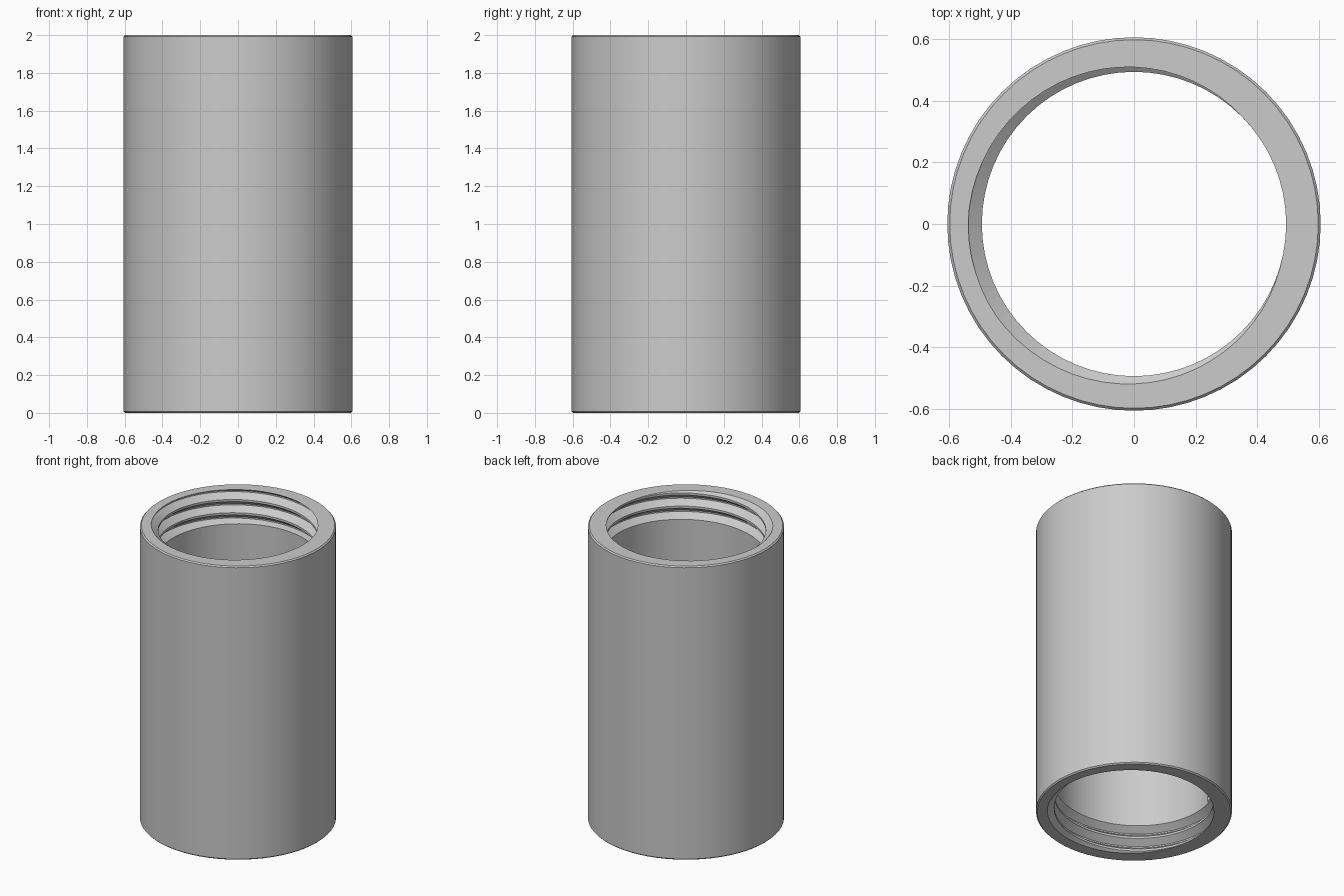
import bpy, bmesh, math

cube = bpy.data.objects.get("Cube")
if cube:
    bpy.data.objects.remove(cube)

HEIGHT, OUTER, BORE, ROOT = 2.0, 0.605, 0.493, 0.537
CHAMFER, PITCH, THREAD_LENGTH, SEGMENTS = 0.008, 0.09, 0.22, 64
START = math.radians(195)      # angle where the groove is deepest at the rim


def thread_column(angle):
    """Radius and height points down the threaded mouth at one angle."""
    turn = (angle - START) / math.tau
    low = HEIGHT - THREAD_LENGTH
    points = []
    for k in range(4, -7, -1):
        for step in (0.95, 0.58, 0.42, 0.05):
            z = HEIGHT + PITCH * (turn + k + step)
            z = min(max(z, low), HEIGHT)
            u = (z - HEIGHT) / PITCH - turn
            rise = (abs(u - round(u)) - 0.05) / 0.37
            radius = ROOT - (ROOT - BORE) * min(max(rise, 0), 1)
            points.append((BORE if z <= low else radius, z))
    return points


def wall_column(angle):
    """Closed wall section: outside, upper thread, bore, lower thread."""
    outside = [(OUTER - CHAMFER, 0), (OUTER, CHAMFER),
               (OUTER, HEIGHT - CHAMFER), (OUTER - CHAMFER, HEIGHT)]
    lower = [(r, HEIGHT - z) for r, z in reversed(thread_column(math.pi - angle))]
    return outside + thread_column(angle) + lower


# Sweep the wall section around the axis
bm = bmesh.new()
columns = []
for i in range(SEGMENTS + 1):
    a = math.tau * i / SEGMENTS
    columns.append([bm.verts.new((r * math.cos(a), r * math.sin(a), z))
                    for r, z in wall_column(a)])
for left, right in zip(columns, columns[1:]):
    for j in range(len(left)):
        n = (j + 1) % len(left)
        bm.faces.new((left[j], right[j], right[n], left[n]))
bmesh.ops.remove_doubles(bm, verts=bm.verts, dist=0.0002)
bmesh.ops.dissolve_degenerate(bm, edges=bm.edges, dist=0.0001)
bmesh.ops.recalc_face_normals(bm, faces=bm.faces)

mesh = bpy.data.meshes.new("threaded_sleeve")
bm.to_mesh(mesh)
bm.free()
sleeve = bpy.data.objects.new("threaded_sleeve", mesh)
bpy.context.collection.objects.link(sleeve)

# Plain grey material
grey = bpy.data.materials.new("plain_grey")
grey.use_nodes = True
colour = (0.6, 0.6, 0.6, 1)
grey.diffuse_color = colour
grey.node_tree.nodes["Principled BSDF"].inputs["Base Color"].default_value = colour
mesh.materials.append(grey)

bpy.ops.object.select_all(action='DESELECT')
sleeve.select_set(True)
bpy.context.view_layer.objects.active = sleeve
bpy.ops.object.shade_smooth_by_angle(angle=math.radians(30))
